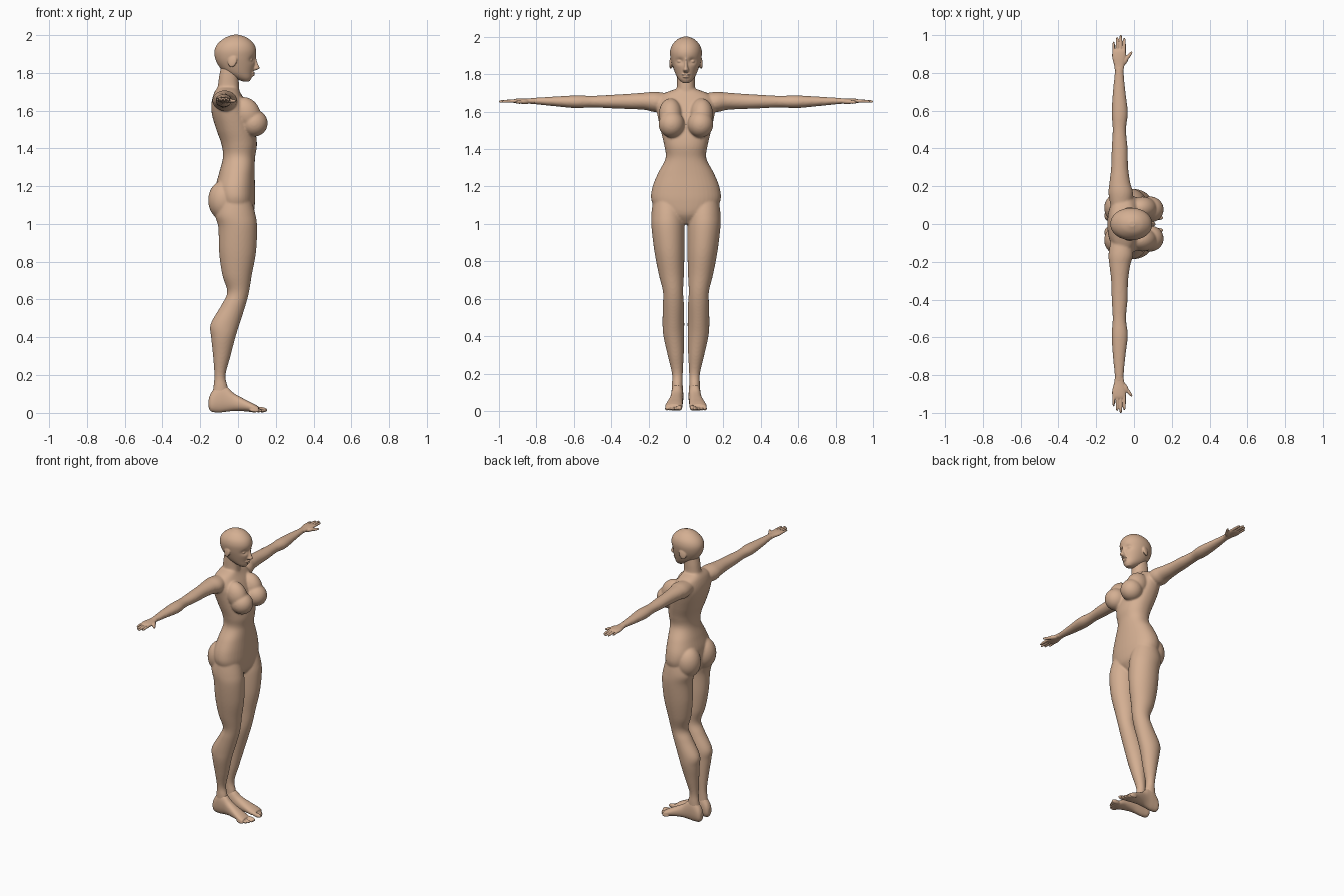
import bpy, bmesh, math
from mathutils import Matrix, Vector, Euler

skin = bpy.data.materials.new("tan skin")
skin.diffuse_color = (0.66, 0.43, 0.29, 1)


def spline(rows, steps=6):
    """Catmull-Rom interpolation through rows of numbers."""
    out = []
    for i in range(len(rows) - 1):
        p0, p1 = rows[max(i - 1, 0)], rows[i]
        p2, p3 = rows[i + 1], rows[min(i + 2, len(rows) - 1)]
        for k in range(steps):
            t = k / steps
            out.append([0.5 * (2 * b + (c - a) * t + (2 * a - 5 * b + 4 * c - d) * t * t
                               + (3 * b - a - 3 * c + d) * t ** 3)
                        for a, b, c, d in zip(p0, p1, p2, p3)])
    out.append(list(rows[-1]))
    return out


def loft(bm, axes, rows, s=1, n=40, power=2.2):
    """Rows: position, low and high extent on axis 2, centre and half width on axis 3."""
    idx = ["xyz".index(c) for c in axes]
    rings = []
    for t, lo, hi, c, h in spline(rows):
        ring = []
        for k in range(n):
            a = 2 * math.pi * k / n
            ca, sa = math.cos(a), math.sin(a)
            co = [0, 0, 0]
            co[idx[0]] = t
            co[idx[1]] = (lo + hi) / 2 + (hi - lo) / 2 * math.copysign(abs(ca) ** (2 / power), ca)
            co[idx[2]] = c + h * math.copysign(abs(sa) ** (2 / power), sa)
            co[1] *= s
            ring.append(bm.verts.new(co))
        rings.append(ring)
    for r, q in zip(rings, rings[1:]):
        for k in range(n):
            bm.faces.new((r[k], r[(k + 1) % n], q[(k + 1) % n], q[k]))
    bm.faces.new(rings[0])
    bm.faces.new(rings[-1])


def blob(bm, centre, radii, s=1, turn=(0, 0, 0)):
    """Ellipsoid, mirrored to the other side when s is -1."""
    m = (Matrix.Diagonal((1, s, 1, 1)) @ Matrix.Translation(centre)
         @ Euler(turn).to_matrix().to_4x4() @ Matrix.Diagonal((*radii, 1)))
    bmesh.ops.create_uvsphere(bm, u_segments=32, v_segments=20, radius=1, matrix=m)


def finish(name, bm, voxel, smooth):
    """Fuse the overlapping shells into one smooth skin."""
    bmesh.ops.recalc_face_normals(bm, faces=bm.faces)
    me = bpy.data.meshes.new(name)
    bm.to_mesh(me)
    bm.free()
    me.materials.append(skin)
    me.polygons.foreach_set("use_smooth", [True] * len(me.polygons))
    ob = bpy.data.objects.new(name, me)
    bpy.context.collection.objects.link(ob)
    r = ob.modifiers.new("fuse", 'REMESH')
    r.mode = 'VOXEL'
    r.voxel_size = voxel
    r.use_smooth_shade = True
    m = ob.modifiers.new("soften", 'SMOOTH')
    m.factor = 0.5
    m.iterations = smooth


# Torso with neck
body = bmesh.new()
loft(body, "zxy", [
    (1.00, -0.05, 0.045, 0, 0.04), (1.05, -0.10, 0.08, 0, 0.14), (1.12, -0.115, 0.09, 0, 0.183),
    (1.19, -0.12, 0.09, 0, 0.181), (1.27, -0.10, 0.088, 0, 0.15), (1.35, -0.08, 0.09, 0, 0.109),
    (1.42, -0.087, 0.10, 0, 0.116), (1.50, -0.115, 0.09, 0, 0.135), (1.58, -0.138, 0.07, 0, 0.152),
    (1.64, -0.14, 0.045, 0, 0.16), (1.69, -0.128, 0.015, 0, 0.13), (1.72, -0.11, 0.0, 0, 0.06)])
loft(body, "zxy", [(1.66, -0.12, 0.01, 0, 0.07), (1.72, -0.108, 0.006, 0, 0.05),
                   (1.78, -0.10, 0.004, 0, 0.048), (1.83, -0.09, 0.01, 0, 0.048)])
for s in (1, -1):
    # Breasts and buttocks
    blob(body, (0.085, 0.077, 1.533), (0.072, 0.069, 0.071), s)
    blob(body, (0.045, 0.083, 1.585), (0.072, 0.062, 0.09), s, (0, -0.5, 0))
    blob(body, (-0.075, 0.085, 1.125), (0.083, 0.082, 0.105), s)
    # Arm
    loft(body, "yxz", [
        (0.08, -0.12, -0.02, 1.655, 0.04), (0.16, -0.135, -0.005, 1.652, 0.054),
        (0.22, -0.13, -0.02, 1.656, 0.046), (0.30, -0.121, -0.031, 1.655, 0.041),
        (0.40, -0.118, -0.034, 1.654, 0.036), (0.50, -0.113, -0.042, 1.654, 0.031),
        (0.59, -0.118, -0.033, 1.653, 0.034), (0.70, -0.112, -0.045, 1.655, 0.026),
        (0.80, -0.102, -0.055, 1.657, 0.018), (0.84, -0.102, -0.055, 1.657, 0.015)], s, 32, 2)
    # Leg
    loft(body, "zxy", [
        (1.13, -0.10, 0.07, 0.095, 0.08), (1.05, -0.12, 0.092, 0.097, 0.088),
        (0.98, -0.104, 0.101, 0.096, 0.088), (0.85, -0.10, 0.095, 0.088, 0.080),
        (0.73, -0.083, 0.073, 0.078, 0.067), (0.64, -0.057, 0.058, 0.069, 0.054),
        (0.57, -0.088, 0.04, 0.067, 0.056), (0.47, -0.145, 0.008, 0.067, 0.058),
        (0.40, -0.142, -0.014, 0.065, 0.055), (0.30, -0.132, -0.04, 0.055, 0.043),
        (0.20, -0.125, -0.066, 0.046, 0.029), (0.14, -0.13, -0.055, 0.046, 0.029),
        (0.08, -0.14, -0.04, 0.046, 0.03)], s, 40, 2)
finish("body", body, 0.006, 6)

# Head with hollowed eye sockets
head = bmesh.new()
loft(head, "zxy", [
    (1.754, 0.025, 0.06, 0, 0.018), (1.772, -0.02, 0.072, 0, 0.038), (1.80, -0.07, 0.078, 0, 0.055),
    (1.84, -0.105, 0.088, 0, 0.070), (1.88, -0.122, 0.093, 0, 0.081), (1.92, -0.124, 0.096, 0, 0.085),
    (1.955, -0.106, 0.082, 0, 0.075), (1.985, -0.068, 0.048, 0, 0.048), (2.001, -0.025, 0.005, 0, 0.014)],
    n=96, power=2.05)
for v in head.verts:
    if v.co.x > 0.02:
        v.co.x -= 0.014 * math.exp(-((abs(v.co.y) - 0.033) / 0.02) ** 2 - ((v.co.z - 1.87) / 0.015) ** 2)
# Nose and mouth
loft(head, "zxy", [(1.812, 0.06, 0.092, 0, 0.012), (1.823, 0.06, 0.114, 0, 0.016),
                   (1.84, 0.06, 0.108, 0, 0.011), (1.87, 0.06, 0.098, 0, 0.008),
                   (1.895, 0.06, 0.094, 0, 0.012)], n=24, power=2)
blob(head, (0.076, 0, 1.799), (0.014, 0.023, 0.006))
blob(head, (0.074, 0, 1.787), (0.014, 0.019, 0.006))
for s in (1, -1):
    # Eyes and ears
    blob(head, (0.067, 0.033, 1.869), (0.011, 0.014, 0.008), s)
    blob(head, (-0.03, 0.079, 1.862), (0.024, 0.009, 0.034), s, (0.1, 0.2, 0.25))
finish("head", head, 0.004, 3)

# Hands: palm, four fingers and thumb
hands = bmesh.new()
for s in (1, -1):
    loft(hands, "yxz", [(0.81, -0.101, -0.056, 1.657, 0.016), (0.84, -0.105, -0.051, 1.657, 0.014),
                        (0.88, -0.115, -0.043, 1.657, 0.014), (0.91, -0.115, -0.043, 1.657, 0.012),
                        (0.925, -0.11, -0.048, 1.657, 0.008)], s, 32)
    for x, tip, r in ((-0.108, 0.966, 0.007), (-0.089, 0.99, 0.008),
                      (-0.070, 1.001, 0.008), (-0.051, 0.986, 0.008)):
        loft(hands, "yxz", [(0.90, x - r, x + r, 1.657, r), (0.94, x - r, x + r, 1.657, r),
                            (tip - 0.012, x - r * 0.85, x + r * 0.85, 1.655, r * 0.85),
                            (tip, x - 0.003, x + 0.003, 1.654, 0.003)], s, 16, 2)
    blob(hands, (-0.052, 0.862, 1.653), (0.016, 0.036, 0.013), s, (0, 0, -0.6))
    blob(hands, (-0.029, 0.888, 1.651), (0.009, 0.032, 0.009), s, (0, 0, -0.65))
finish("hands", hands, 0.003, 2)

# Feet: heel to ball, then five toes
feet = bmesh.new()
for s in (1, -1):
    loft(feet, "xzy", [(-0.155, 0.025, 0.075, 0.045, 0.016), (-0.14, 0.006, 0.11, 0.045, 0.028),
                       (-0.10, 0.002, 0.155, 0.046, 0.032), (-0.06, 0.006, 0.14, 0.047, 0.033),
                       (-0.02, 0.01, 0.103, 0.051, 0.035), (0.04, 0.008, 0.07, 0.059, 0.042),
                       (0.08, 0.003, 0.05, 0.064, 0.046), (0.108, 0.005, 0.034, 0.066, 0.042)], s, 36)
    for i in range(5):
        r = 0.013 if i == 0 else 0.009
        blob(feet, (0.122 - 0.0022 * i * i, 0.033 + 0.0175 * i, 0.003 + r * 1.1),
             (0.034 - 0.002 * i, r, r * 1.1), s, (0, 0.1, 0))
finish("feet", feet, 0.004, 3)
